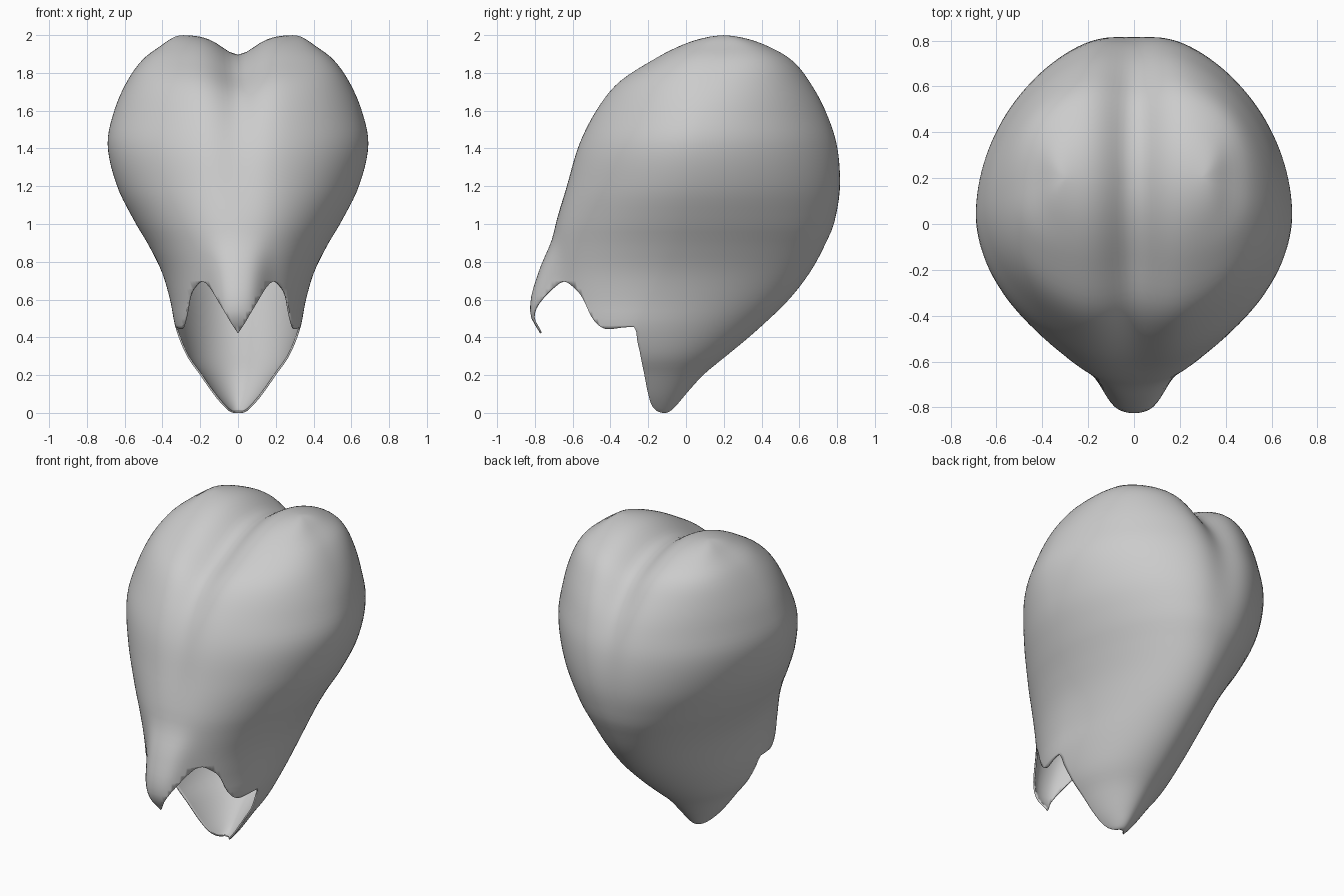
import bpy, bmesh, math
from mathutils import Vector

if "Cube" in bpy.data.objects:
    bpy.data.objects.remove(bpy.data.objects["Cube"])

# Profile rows: z, front y, widest y, back y, half width
PROFILE = [
    (2.00, 0.20, 0.20, 0.20, 0.29), (1.95, -0.04, 0.19, 0.44, 0.40),
    (1.87, -0.20, 0.16, 0.585, 0.505), (1.75, -0.39, 0.12, 0.69, 0.59),
    (1.60, -0.51, 0.08, 0.775, 0.655), (1.42, -0.595, 0.04, 0.83, 0.69),
    (1.20, -0.655, 0.01, 0.84, 0.64), (1.00, -0.705, -0.03, 0.80, 0.54),
    (0.90, -0.72, -0.06, 0.755, 0.48), (0.75, -0.73, -0.12, 0.67, 0.405),
    (0.60, -0.725, -0.19, 0.55, 0.36), (0.45, -0.70, -0.26, 0.39, 0.33),
    (0.30, -0.66, -0.24, 0.21, 0.27), (0.20, -0.60, -0.22, 0.09, 0.20),
    (0.10, -0.50, -0.20, 0.0, 0.13), (0.03, -0.40, -0.175, -0.06, 0.07),
    (0.00, -0.30, -0.12, -0.11, 0.02)]
# Front hem: fraction of half width, z
HEM = [(0, .42), (.1, .47), (.28, .58), (.42, .675), (.49, .695), (.57, .68),
       (.70, .62), (.82, .50), (.91, .445), (1.0, .455)]
# Depth of the centre groove by z
GROOVE = [(0, 0), (.4, 0), (.8, .01), (1.2, .025), (1.5, .045), (1.8, .08), (2, .105)]
# Forward bulge of the middle front lock by z
LOCK = [(0, .08), (.42, .08), (.5, .11), (.6, .10), (.75, .055), (.95, 0), (2, 0)]


def smooth(xs, ys, x):
    """Cubic interpolation through points with rising xs."""
    n = len(xs)
    i = max(k for k in range(n - 1) if k == 0 or xs[k] <= x)

    def slope(k):
        a, b = max(k - 1, 0), min(k + 1, n - 1)
        return (ys[b] - ys[a]) / (xs[b] - xs[a])
    h = xs[i + 1] - xs[i]
    t = min(max((x - xs[i]) / h, 0), 1)
    return ((2*t**3 - 3*t*t + 1) * ys[i] + (t**3 - 2*t*t + t) * h * slope(i)
            + (3*t*t - 2*t**3) * ys[i + 1] + (t**3 - t*t) * h * slope(i + 1))


def angle(z):
    return math.acos(max(-1, min(1, z - 1)))


ANGLES = [angle(p[0]) for p in PROFILE]
COLS = [[p[k] for p in PROFILE] for k in range(5)]


def point(phi, z):
    a = angle(z)
    yf, yc, yb, w = (smooth(ANGLES, COLS[k], a) for k in (1, 2, 3, 4))
    c, s = math.cos(phi), math.sin(phi)
    # boxier sections near the crown, slightly pointed ones below
    t = min(max((z - 1.5) / 0.5, 0), 1)
    e = 1.06 - 0.5 * t * t
    x = math.copysign(abs(c) ** e, c) * w
    if s >= 0:
        y = yc + (yb - yc) * s ** e
    else:
        y = yc - (yc - yf) * abs(s) ** e
        y -= max(smooth(*zip(*LOCK), z), 0) * math.exp(-(x / 0.15) ** 4)
    p = Vector((x, y, z))
    depth = smooth(*zip(*GROOVE), z) * math.exp(-(x / 0.13) ** 2)
    return p + (Vector((0, 0.1, 1.2)) - p).normalized() * depth


def hem(phi):
    if math.sin(phi) > -1e-6:
        return 0.0
    return smooth(*zip(*HEM), abs(math.cos(phi)) ** 1.06)


# Hair shell: rings from crown to hem, clamped to the front hem
N, M = 144, 72
phis = [2 * math.pi * j / N for j in range(N)]
hems = [hem(p) for p in phis]
zs = [1 + math.cos(math.pi * i / M) for i in range(M + 1)]
bm = bmesh.new()
grid = [[bm.verts.new(point(p, max(z, h))) for p, h in zip(phis, hems)] for z in zs]
for i in range(M):
    for j in range(N):
        k = (j + 1) % N
        lo, hi = sorted((hems[j], hems[k]))
        if zs[i] <= (hi if lo == 0 else lo):
            continue
        bm.faces.new((grid[i][j], grid[i + 1][j], grid[i + 1][k], grid[i][k]))
bmesh.ops.remove_doubles(bm, verts=bm.verts, dist=0.0005)
bmesh.ops.delete(bm, geom=[v for v in bm.verts if not v.link_faces], context='VERTS')
bmesh.ops.recalc_face_normals(bm, faces=bm.faces)
rear = max(bm.faces, key=lambda f: f.calc_center_median().y)
if rear.normal.y < 0:
    bmesh.ops.reverse_faces(bm, faces=bm.faces)
mesh = bpy.data.meshes.new("hair_shell")
bm.to_mesh(mesh)
bm.free()
hair = bpy.data.objects.new("hair_shell", mesh)
bpy.context.collection.objects.link(hair)
bpy.context.view_layer.objects.active = hair
hair.select_set(True)
bpy.ops.object.shade_smooth_by_angle(angle=math.radians(60))

# Thin wall, grown inward
wall = hair.modifiers.new("wall", 'SOLIDIFY')
wall.thickness = 0.01
wall.offset = -1
